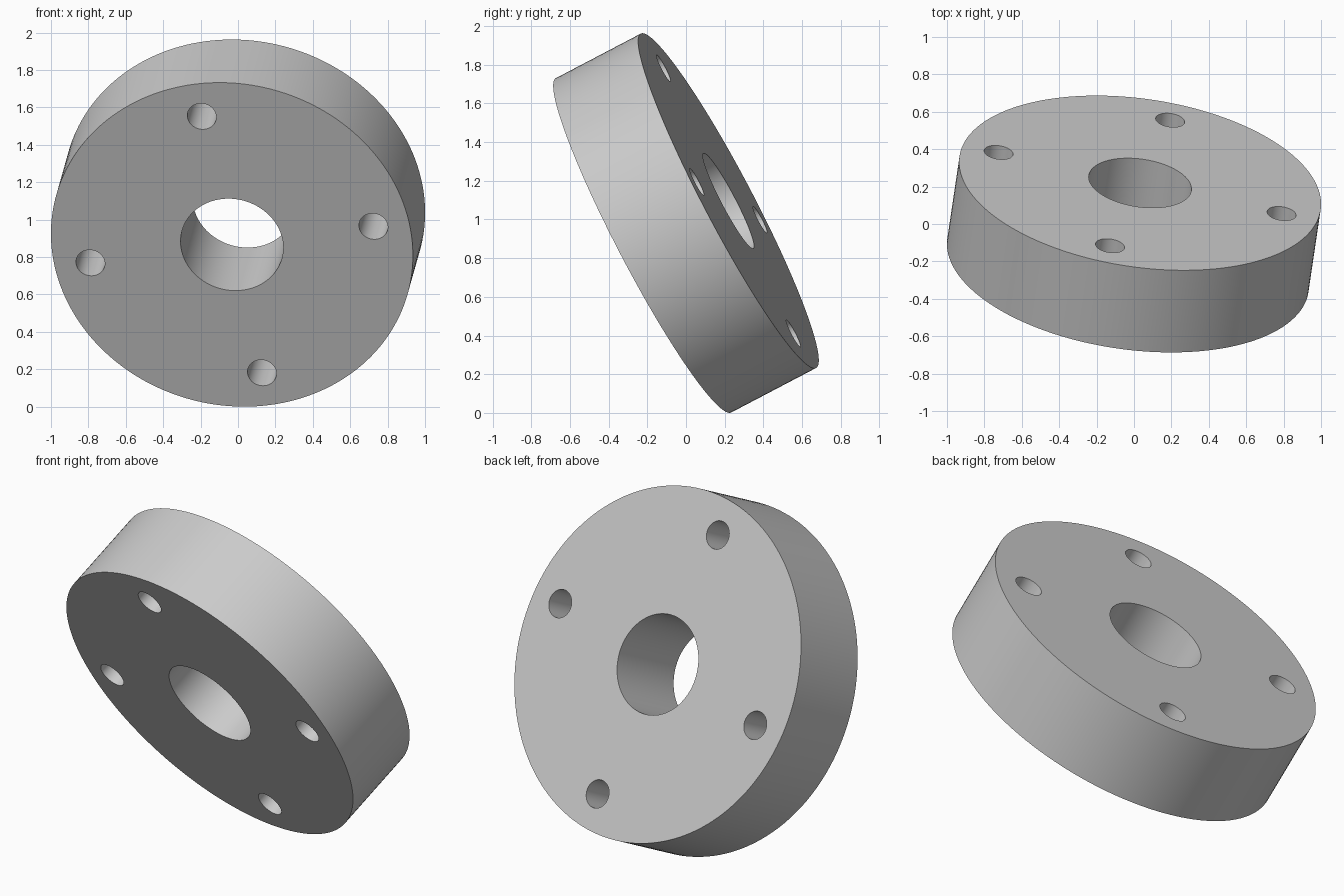
import bpy
from math import cos, sin, pi, radians
from mathutils import Matrix, Vector

if "Cube" in bpy.data.objects:
    bpy.data.objects.remove(bpy.data.objects["Cube"])

RADIUS, THICKNESS = 0.976, 0.50
BORE_RADIUS = 0.277
BOLT_RADIUS, BOLT_CIRCLE, BOLT_COUNT = 0.078, 0.78, 4


def cylinder(name, radius, depth, x=0.0, y=0.0, sides=96):
    bpy.ops.mesh.primitive_cylinder_add(vertices=sides, radius=radius,
                                        depth=depth, location=(x, y, 0))
    obj = bpy.context.object
    obj.name = name
    return obj


def cut(target, cutter):
    mod = target.modifiers.new("hole", 'BOOLEAN')
    mod.operation = 'DIFFERENCE'
    mod.solver = 'EXACT'
    mod.object = cutter
    bpy.context.view_layer.objects.active = target
    bpy.ops.object.modifier_apply(modifier=mod.name)
    bpy.data.objects.remove(cutter, do_unlink=True)


# Flange disc
flange = cylinder("flange_disc", RADIUS, THICKNESS, sides=160)

# Central bore
cut(flange, cylinder("bore_cutter", BORE_RADIUS, THICKNESS * 2))

# Ring of bolt holes
for i in range(BOLT_COUNT):
    a = 2 * pi * i / BOLT_COUNT
    cut(flange, cylinder("bolt_cutter", BOLT_RADIUS, THICKNESS * 2,
                         BOLT_CIRCLE * cos(a), BOLT_CIRCLE * sin(a), sides=48))

# Smooth walls with crisp rims
bpy.ops.object.select_all(action='DESELECT')
flange.select_set(True)
bpy.context.view_layer.objects.active = flange
bpy.ops.object.shade_smooth_by_angle(angle=radians(30))

# Tilt: disc axis leans back and up, bolt holes line up with the side direction
axis = Vector((0.13, 0.877, 0.46)).normalized()
side = Vector((0.758, -0.163, 0.098))
side = (side - axis * side.dot(axis)).normalized()
up = axis.cross(side)
rotation = Matrix((side, up, axis)).transposed().to_4x4()
flange.data.transform(rotation)

# Rest on the ground
lowest = min(v.co.z for v in flange.data.vertices)
flange.data.transform(Matrix.Translation((0, 0, -lowest)))
